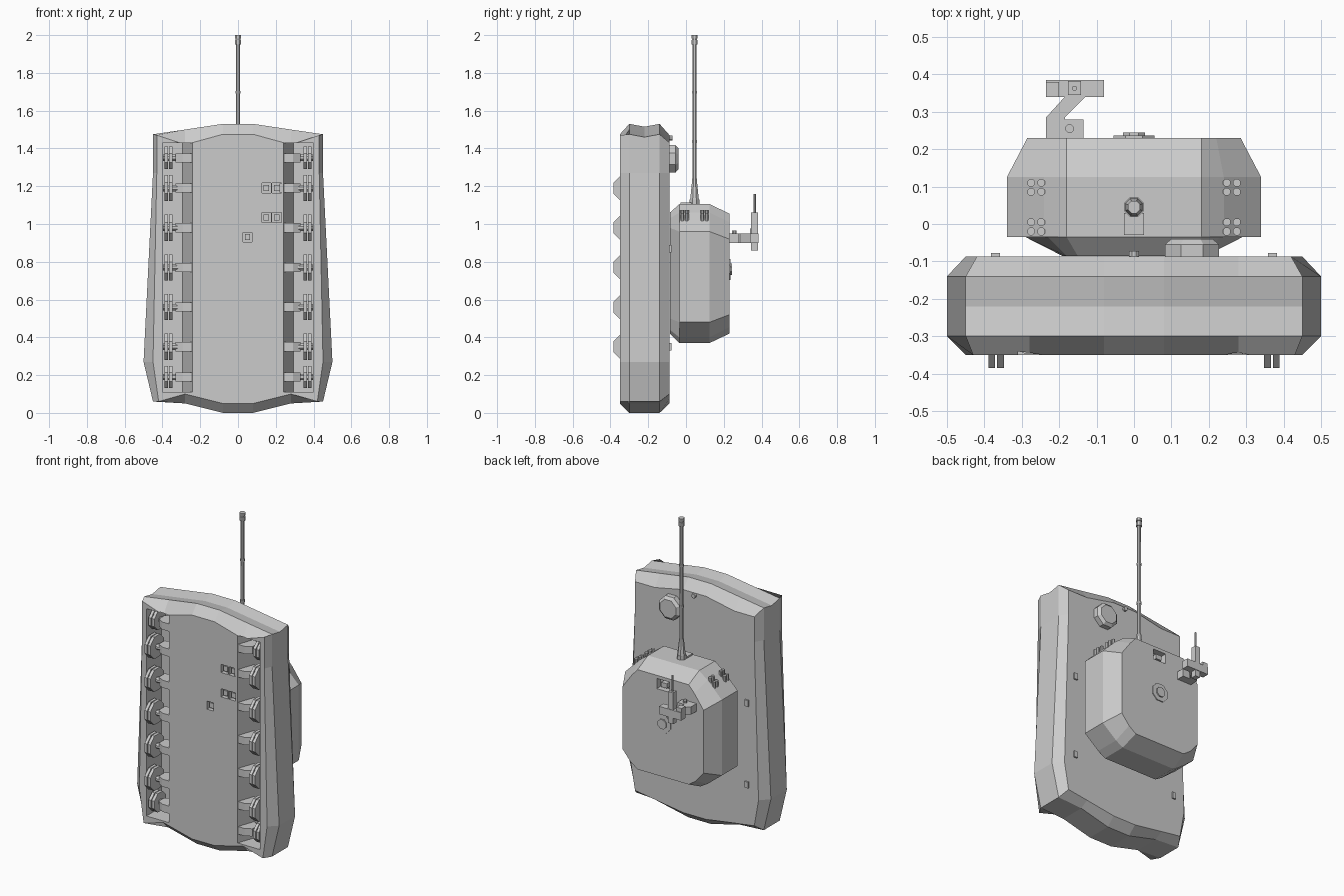
import bpy, bmesh, math
from mathutils import Matrix, Vector

if "Cube" in bpy.data.objects:
    bpy.data.objects.remove(bpy.data.objects["Cube"])


def finish(name, bm):
    bmesh.ops.recalc_face_normals(bm, faces=bm.faces[:])
    me = bpy.data.meshes.new(name)
    bm.to_mesh(me)
    bm.free()
    ob = bpy.data.objects.new(name, me)
    bpy.context.collection.objects.link(ob)
    return ob


def loft(name, rings):
    """Stack mirrored half outlines (x, z) along y. rings = [(y, [(x, z), ...])]"""
    bm = bmesh.new()
    loops = []
    for y, half in rings:
        pts = half + [(-x, z) for x, z in reversed(half)]
        loops.append([bm.verts.new((x, y, z)) for x, z in pts])
    for a, b in zip(loops, loops[1:]):
        for i in range(len(a)):
            j = (i + 1) % len(a)
            bm.faces.new((a[i], a[j], b[j], b[i]))
    bm.faces.new(loops[0])
    bm.faces.new(loops[-1])
    return finish(name, bm)


def prism(name, profile, z0, z1):
    """Extrude an (x, y) outline along z."""
    bm = bmesh.new()
    f = bm.faces.new([bm.verts.new((x, y, z0)) for x, y in profile])
    ext = bmesh.ops.extrude_face_region(bm, geom=[f])
    bmesh.ops.translate(bm, vec=(0, 0, z1 - z0),
                        verts=[v for v in ext["geom"] if isinstance(v, bmesh.types.BMVert)])
    return finish(name, bm)


def box(name, lo, hi):
    return prism(name, [(lo[0], lo[1]), (hi[0], lo[1]), (hi[0], hi[1]), (lo[0], hi[1])], lo[2], hi[2])


def cyl(name, p0, p1, r0, r1=None, n=8):
    p0, p1 = Vector(p0), Vector(p1)
    d = p1 - p0
    bm = bmesh.new()
    bmesh.ops.create_cone(bm, cap_ends=True, segments=n, radius1=r0,
                          radius2=r0 if r1 is None else r1, depth=d.length)
    m = (Matrix.Translation((p0 + p1) / 2) @ d.to_track_quat('Z', 'Y').to_matrix().to_4x4()
         @ Matrix.Rotation(math.pi / n, 4, 'Z'))
    bmesh.ops.transform(bm, matrix=m, verts=bm.verts[:])
    return finish(name, bm)


def cut(target, cutter):
    cutter.hide_render = True
    mod = target.modifiers.new("cut", 'BOOLEAN')
    mod.operation, mod.solver, mod.object = 'DIFFERENCE', 'EXACT', cutter
    bpy.context.view_layer.objects.active = target
    bpy.ops.object.modifier_apply(modifier=mod.name)
    bpy.data.objects.remove(cutter)


# Hull: chamfered body, lofted from belly (-y) to deck (+y)
belly = [(.08, .05), (.28, .1), (.42, .06), (.45, .27), (.43, 1.27), (.43, 1.47), (.28, 1.42), (.08, 1.475)]
full = [(.08, 0), (.28, .05), (.45, .06), (.5, .27), (.45, 1.27), (.45, 1.475), (.28, 1.5), (.08, 1.53)]
waist = full[:5] + [(x, z - .015) for x, z in full[5:]]
deck = [(.08, .05), (.28, .08), (.42, .1), (.45, .27), (.42, 1.27), (.42, 1.43), (.28, 1.43), (.08, 1.47)]
hull = loft("hull", [(-.35, belly), (-.3, full), (-.22, waist), (-.14, full), (-.087, deck)])

# Running gear wells, sloped on the inner wall
for s in (-1, 1):
    well = [(s * .235, -.37), (s * .4, -.37), (s * .4, -.2), (s * .295, -.2)]
    cut(hull, prism("well_cutter", well, .11, 1.43))

# Belly access recesses with small plugs
for x, z in ((.15, 1.19), (.205, 1.19), (.15, 1.035), (.205, 1.035), (.05, .93)):
    cut(hull, box("hatch_cutter", (x - .024, -.4, z - .026), (x + .024, -.325, z + .026)))
    box("belly_plug", (x - .014, -.34, z - .016), (x + .014, -.32, z + .016))

# Twin road wheels, arms and end wheels
for s in (-1, 1):
    for z in (.19, .35, .56, .77, .98, 1.19, 1.35):
        end = z in (.19, 1.35)
        r, y = (.064, -.285) if end else (.075, -.315)
        for x in (.357, .38):
            cyl("wheel", (s * (x - .009), y, z), (s * (x + .009), y, z), r)
        cyl("axle", (s * .28, y, z), (s * .396, y, z), .018)
        prism("suspension_arm", [(s * .22, -.348), (s * .29, -.348), (s * .33, -.325),
                                 (s * .33, -.27), (s * .22, -.2)], z - .024, z + .024)
    # Deck lashing brackets
    for z in (.35, .87):
        box("deck_bracket", (s * .37 - .012, -.1, z - .02), (s * .37 + .012, -.078, z + .02))

# Driver hatch and front lamp
cyl("driver_hatch_ring", (.155, -.1, 1.345), (.155, -.055, 1.345), .078)
cyl("driver_hatch", (.155, -.055, 1.345), (.155, -.04, 1.345), .078, .06)
cyl("front_lamp", (0, -.1, 1.455), (0, -.072, 1.455), .014)

# Turret: faceted shell lofted from ring to roof
t_base = [(.17, .42), (.19, .44), (.19, .5), (.19, .98), (.18, 1.03), (.15, 1.06)]
t_under = [(.19, .37), (.24, .4), (.29, .48), (.29, .96), (.23, 1.06), (.18, 1.105)]
t_mid = [(.19, .37), (.24, .4), (.34, .48), (.34, .96), (.24, 1.06), (.18, 1.105)]
t_roof = [(.18, .42), (.23, .455), (.285, .52), (.285, .92), (.22, 1.01), (.18, 1.055)]
turret = loft("turret", [(-.086, t_base), (-.035, t_under), (-.0345, t_mid), (.125, t_mid), (.23, t_roof)])

# Roof sight recess and hatch
cut(turret, box("sight_cutter", (-.045, .19, .97), (.045, .3, 1.035)))
box("roof_sight", (-.02, .17, .985), (.02, .222, 1.015))
cyl("roof_hatch", (0, .22, .76), (0, .236, .76), .06)
cyl("roof_hatch_lid", (0, .23, .76), (0, .244, .76), .032)

# Smoke launchers on the front turret corners
for s in (-1, 1):
    for y in (.11, .086, .005, -.02):
        for x, z in ((.248, 1.075), (.275, 1.055)):
            cyl("smoke_launcher", (s * x, y, .98), (s * x, y, z), .011)

# Main gun
gy = .045
box("mantlet", (-.027, -.03, 1.06), (.027, .03, 1.115))
for z0, z1, r0, r1 in ((1.08, 1.13, .028, .028), (1.13, 1.19, .025, .018), (1.19, 1.23, .018, .014),
                       (1.2, 1.96, .013, .011), (1.43, 1.445, .015, .015), (1.69, 1.705, .014, .014),
                       (1.95, 1.975, .018, .018), (1.975, 1.982, .013, .013), (1.982, 2, .018, .018)):
    cyl("gun_barrel", (0, gy, z0), (0, gy, z1), r0, r1)

# Remote weapon station on the roof
prism("weapon_mount", [(-.235, .225), (-.185, .225), (-.185, .285), (-.13, .34), (-.08, .34),
                       (-.08, .385), (-.235, .385), (-.235, .34), (-.185, .34), (-.235, .285)], .9, .95)
box("weapon_sight", (-.185, .225, .9), (-.135, .28, .95))
cyl("sight_lens", (-.172, .255, .94), (-.172, .255, .965), .012)
box("weapon_receiver", (-.176, .345, .86), (-.142, .382, 1.06))
cyl("weapon_barrel", (-.159, .363, 1.05), (-.159, .363, 1.16), .007)
box("ammo_box", (-.235, .34, .95), (-.2, .38, .975))
